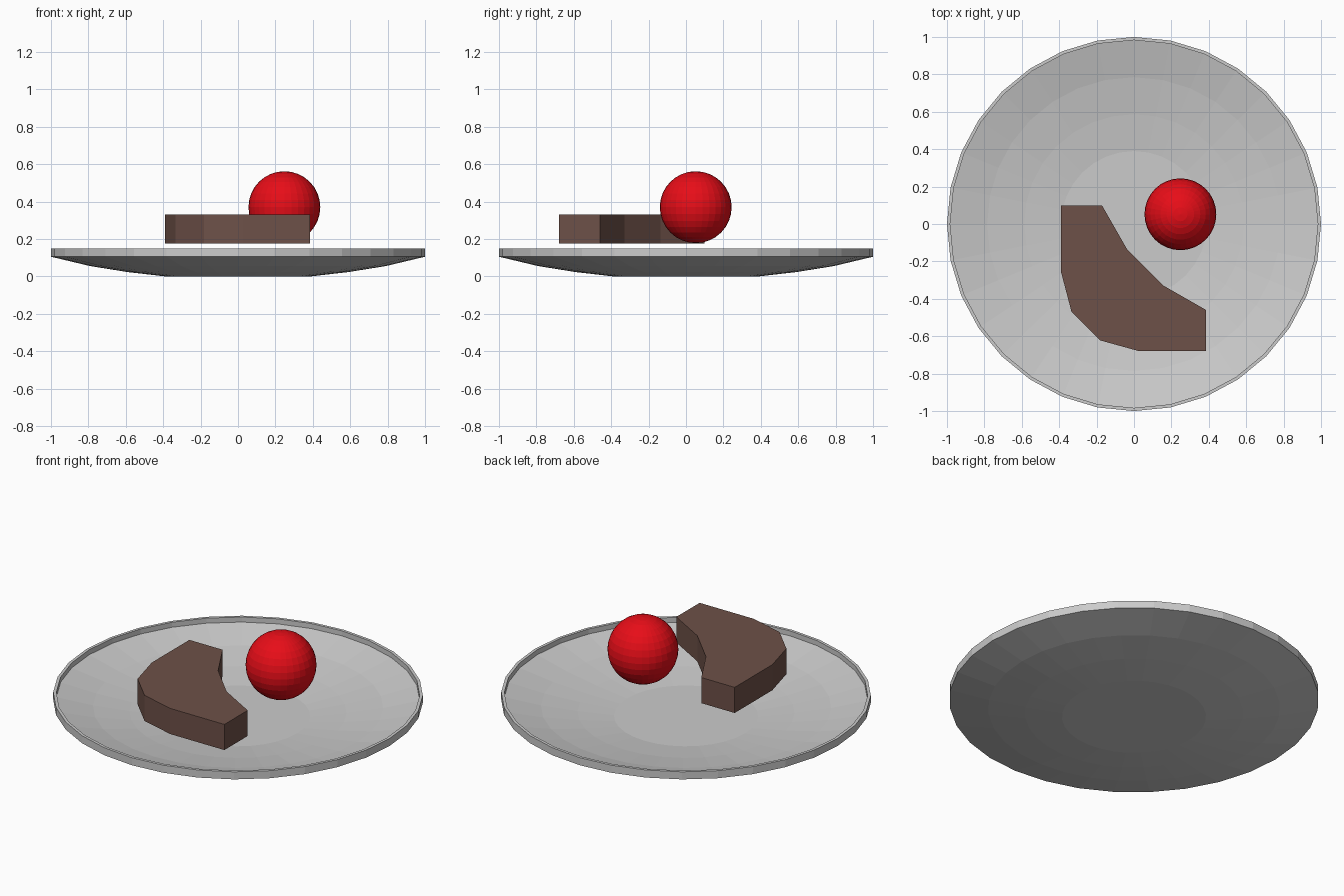
import bpy, bmesh, math

if "Cube" in bpy.data.objects:
    bpy.data.objects.remove(bpy.data.objects["Cube"])


def finish(name, bm, color=None):
    bmesh.ops.recalc_face_normals(bm, faces=bm.faces)
    mesh = bpy.data.meshes.new(name)
    bm.to_mesh(mesh)
    bm.free()
    obj = bpy.data.objects.new(name, mesh)
    bpy.context.collection.objects.link(obj)
    if color:
        mat = bpy.data.materials.new(name + "_colour")
        mat.diffuse_color = (*color, 1)
        mat.use_nodes = True
        mat.node_tree.nodes["Principled BSDF"].inputs["Base Color"].default_value = mat.diffuse_color
        mesh.materials.append(mat)
    return obj


# Plate: closed radial profile (radius, height) lathed in 32 flat steps
SIDES = 32
profile = [(0.39, 0), (0.59, 0.023), (0.79, 0.055), (1.0, 0.105), (1.0, 0.15),
           (0.983, 0.15), (0.983, 0.12), (0.785, 0.073), (0.587, 0.041), (0.39, 0.018)]
bm = bmesh.new()
rings = [[bm.verts.new((r * math.cos(2 * math.pi * i / SIDES),
                        r * math.sin(2 * math.pi * i / SIDES), z))
          for i in range(SIDES)] for r, z in profile]
for a, b in zip(rings, rings[1:]):
    for i in range(SIDES):
        j = (i + 1) % SIDES
        bm.faces.new((a[i], a[j], b[j], b[i]))
bm.faces.new(rings[0])
bm.faces.new(rings[-1])
finish("plate", bm)

# Curved brown piece: extruded outline
outline = [(-0.39, 0.098), (-0.17, 0.098), (-0.037, -0.135), (0.155, -0.328),
           (0.386, -0.46), (0.386, -0.68), (0.028, -0.68), (-0.182, -0.622),
           (-0.334, -0.47), (-0.39, -0.257)]
bm = bmesh.new()
base = bm.faces.new([bm.verts.new((x, y, 0.177)) for x, y in outline])
top = bmesh.ops.extrude_face_region(bm, geom=[base], use_keep_orig=True)
bmesh.ops.translate(bm, vec=(0, 0, 0.153),
                    verts=[v for v in top["geom"] if isinstance(v, bmesh.types.BMVert)])
finish("curved_slab", bm, (0.155, 0.082, 0.065))

# Red ball
bm = bmesh.new()
bmesh.ops.create_uvsphere(bm, u_segments=32, v_segments=16, radius=0.192)
ball = finish("ball", bm, (0.8, 0.004, 0.009))
ball.location = (0.248, 0.052, 0.37)
